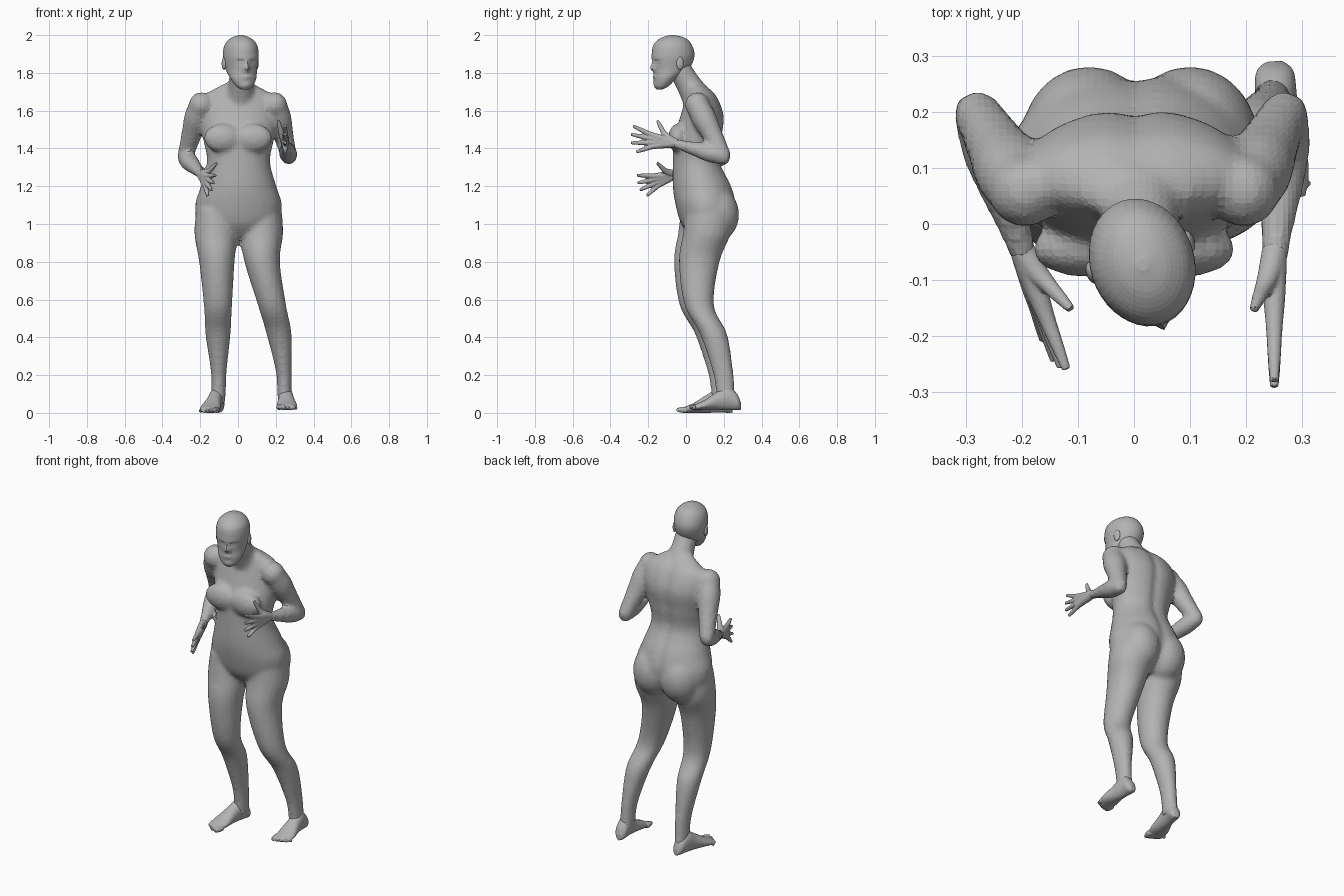
import bpy, bmesh, math
from mathutils import Vector, Matrix

cube = bpy.data.objects.get("Cube")
if cube:
    bpy.data.objects.remove(cube)

clay = bpy.data.materials.new("clay_grey")
clay.use_nodes = True
clay.diffuse_color = (.45, .45, .45, 1)
clay.node_tree.nodes["Principled BSDF"].inputs["Base Color"].default_value = clay.diffuse_color


def spline_rows(rows, steps=6):
    """Catmull-Rom interpolation of rows of numbers."""
    padded = [rows[0], *rows, rows[-1]]
    out = []
    for before, start, end, after in zip(padded, padded[1:], padded[2:], padded[3:]):
        for k in range(steps):
            t = k / steps
            row = []
            for a, b, c, d in zip(before, start, end, after):
                slope_in, slope_out = (c - a) / 2, (d - b) / 2
                ease = t * t * (3 - 2 * t)
                row.append(b + (c - b) * ease + slope_in * t * (1 - t) ** 2 - slope_out * t * t * (1 - t))
            out.append(row)
    return out + [list(rows[-1])]


def circle(count):
    return [(math.cos(math.tau * i / count), math.sin(math.tau * i / count)) for i in range(count)]


def loft(bm, rings):
    """Skin a list of point rings, cap both ends and return the vertices."""
    loops = [[bm.verts.new(point) for point in ring] for ring in rings]
    for lower, upper in zip(loops, loops[1:]):
        for i in range(len(lower)):
            bm.faces.new((lower[i - 1], lower[i], upper[i], upper[i - 1]))
    bm.faces.new(loops[0])
    bm.faces.new(loops[-1])
    return [vert for loop in loops for vert in loop]


def stack(bm, rows, shift=0, count=32, steps=6):
    """Level sections given as height, half width, front and back."""
    rings = []
    for z, half, front, back in spline_rows(rows, steps):
        middle, depth = (front + back) / 2, (back - front) / 2
        rings.append([(shift + half * c, middle + depth * s, z) for c, s in circle(count)])
    return loft(bm, rings)


def tube(bm, points, radii):
    """Round limb through the points."""
    path = spline_rows([(*point, radius) for point, radius in zip(points, radii)])
    along = (Vector(points[-1]) - Vector(points[0])).normalized()
    u = along.orthogonal().normalized()
    w = along.cross(u)
    loft(bm, [[Vector(row[:3]) + row[3] * (u * c + w * s) for c, s in circle(14)] for row in path])


def straight_limb(bm, start, end, radii):
    last = len(radii) - 1
    tube(bm, [Vector(start).lerp(Vector(end), i / last) for i in range(last + 1)], radii)


def ball(bm, centre, radii):
    bmesh.ops.create_uvsphere(bm, u_segments=20, v_segments=14, radius=1,
                              matrix=Matrix.Translation(centre) @ Matrix.Diagonal((*radii, 1)))


def finish(bm, name):
    bmesh.ops.recalc_face_normals(bm, faces=bm.faces)
    mesh = bpy.data.meshes.new(name)
    bm.to_mesh(mesh)
    bm.free()
    mesh.materials.append(clay)
    obj = bpy.data.objects.new(name, mesh)
    bpy.context.collection.objects.link(obj)
    return obj


def fuse(obj, voxel, relax):
    """Blend overlapping parts into one skin of small flat faces."""
    remesh = obj.modifiers.new("fuse", "REMESH")
    remesh.mode = "VOXEL"
    remesh.voxel_size = voxel
    soften = obj.modifiers.new("soften", "SMOOTH")
    soften.iterations = relax


# Torso with a shallow groove along the spine
body = bmesh.new()
torso = stack(body, [(.93, .11, .03, .18), (1, .21, -.025, .245), (1.1, .23, -.055, .268),
                     (1.2, .2, -.07, .245), (1.33, .167, -.07, .185), (1.45, .188, -.065, .193),
                     (1.57, .205, -.03, .205), (1.67, .19, 0, .17), (1.72, .12, .01, .125),
                     (1.75, .06, 0, .08)], shift=.003)
for vert in torso:
    if vert.co.y > .1:
        vert.co.y -= .015 * math.exp(-(vert.co.x / .03) ** 2)

# Neck, chest, shoulders and buttocks
straight_limb(body, (.01, .08, 1.63), (.02, -.04, 1.83), (.09, .075, .065, .063))
for side in (-1, 1):
    ball(body, (.083 * side, -.045, 1.455), (.1, .05, .075))
    ball(body, (.195 * side, .06, 1.63), (.066, .066, .068))
    ball(body, (.09 * side + .01, .15, 1.05), (.122, .132, .15))

# Legs share one profile: height, half width, half depth and centre depth
LEG = [(1.08, .1, .12, .12), (.95, .114, .126, .11), (.8, .094, .108, .07), (.57, .075, .078, .07),
       (.42, .067, .072, .145), (.22, .042, .055, .195), (.1, .038, .05, .21), (.04, .036, .05, .21)]


def leg(centres, forward):
    rings = []
    for x, z, half, depth, y in spline_rows([(x, *row) for x, row in zip(centres, LEG)]):
        rings.append([(x + half * c, y - forward + depth * s, z) for c, s in circle(24)])
    loft(body, rings)


leg((.13, .125, .128, .18, .217, .242, .246, .248), 0)
leg((-.12, -.117, -.112, -.106, -.106, -.102, -.103, -.105), .026)


# Arms bend at the elbow and share their thickness
def arm(shoulder, elbow, wrist):
    straight_limb(body, shoulder, elbow, (.06, .066, .057, .049, .042))
    straight_limb(body, elbow, wrist, (.042, .049, .042, .031, .024))
    ball(body, elbow, (.04, .036, .042))


LEFT_WRIST, RIGHT_WRIST = Vector((.25, -.07, 1.43)), Vector((-.193, -.065, 1.26))
arm((.2, .06, 1.63), (.27, .2, 1.355), LEFT_WRIST)
arm((-.2, .06, 1.63), (-.281, .2, 1.355), RIGHT_WRIST)
fuse(finish(body, "body"), .013, 6)


# Hands: bones fan out from the wrist and carry on as fingers
def hand(name, wrist, ahead, thumbward, size):
    bm = bmesh.new()
    ahead, thumbward = Vector(ahead).normalized() * size, Vector(thumbward).normalized() * size
    inward = ahead.cross(thumbward).normalized() * math.copysign(size, wrist.x)

    def digit(knuckle, tip):
        tube(bm, [wrist - ahead * .02, wrist.lerp(knuckle, .5), knuckle, knuckle.lerp(tip, .5), tip],
             (.023, .02, .015, .012, .008))

    for i in range(4):
        fan = .5 - i / 3
        reach = .105 - .04 * fan * fan - .02 * (i == 3)
        knuckle = wrist + ahead * (.11 + .01 * fan) + thumbward * .06 * fan
        digit(knuckle, knuckle + ahead * reach + thumbward * .07 * fan)
    thumb = wrist + ahead * .05 + thumbward * .045 + inward * .02
    digit(thumb, thumb + ahead * .04 + thumbward * .06 + inward * .015)
    fuse(finish(bm, name), .004, 2)


hand("left_hand", LEFT_WRIST, (0, -1, .1), (0, .1, 1), 1.04)
hand("right_hand", RIGHT_WRIST, (.28, -.9, -.3), (.25, -.2, .9), .95)


# Feet with five toes, the big toe on the inner side
def foot(name, heel, tip):
    bm = bmesh.new()
    heel, span = Vector(heel), Vector(tip) - Vector(heel)
    across = Vector((span.y, -span.x, 0)).normalized()
    if heel.x < 0:
        across = -across
    up = Vector((0, 0, 1))
    sole = [(0, .015, .04), (.07, .034, .085), (.25, .038, .13), (.45, .042, .1), (.7, .054, .055), (.9, .046, .03)]
    loft(bm, [[heel + span * t + across * half * c + up * tall / 2 * (1 + s) for c, s in circle(20)]
              for t, half, tall in spline_rows(sole)])
    for i in range(5):
        thick = .016 - .0015 * i
        root = heel + across * (.042 - .022 * i) + up * thick
        straight_limb(bm, root + span * .8, root + span * (1 - .01 * i * i), (thick, thick, thick * .6))
    fuse(finish(bm, name), .005, 3)


foot("left_foot", (.25, .29, .015), (.262, .02, .015))
foot("right_foot", (-.1, .245, 0), (-.165, -.04, 0))

# Head: stacked sections with the features pushed out of the face
bm = bmesh.new()
skull = stack(bm, [(1.712, .02, -.085, -.055), (1.73, .045, -.096, -.02), (1.77, .069, -.1, .02),
                   (1.82, .082, -.1, .09), (1.89, .093, -.11, .12), (1.95, .083, -.1, .105),
                   (1.985, .05, -.06, .07), (2, .01, -.01, .01)], count=40, steps=5)
# Offset from midline, height, width, tallness, push
FEATURES = {
    "nose": (0, 1.823, .016, .016, .022),
    "bridge": (0, 1.85, .011, .02, .008),
    "eye_socket": (.034, 1.857, .018, .012, -.006),
    "brow": (.03, 1.88, .025, .01, .003),
    "mouth": (0, 1.778, .022, .012, .005),
    "chin": (0, 1.735, .025, .015, .004),
}
for vert in skull:
    if vert.co.y < 0:
        vert.co.y -= sum(push * math.exp(-((abs(vert.co.x) - x) / wide) ** 2 - ((vert.co.z - z) / tall) ** 2)
                         for x, z, wide, tall, push in FEATURES.values())
# Ears
for side in (-1, 1):
    ball(bm, (.09 * side, .015, 1.85), (.011, .02, .034))
head = finish(bm, "head")
head.location = (.016, -.073, 0)
head.rotation_euler.z = math.radians(18)
